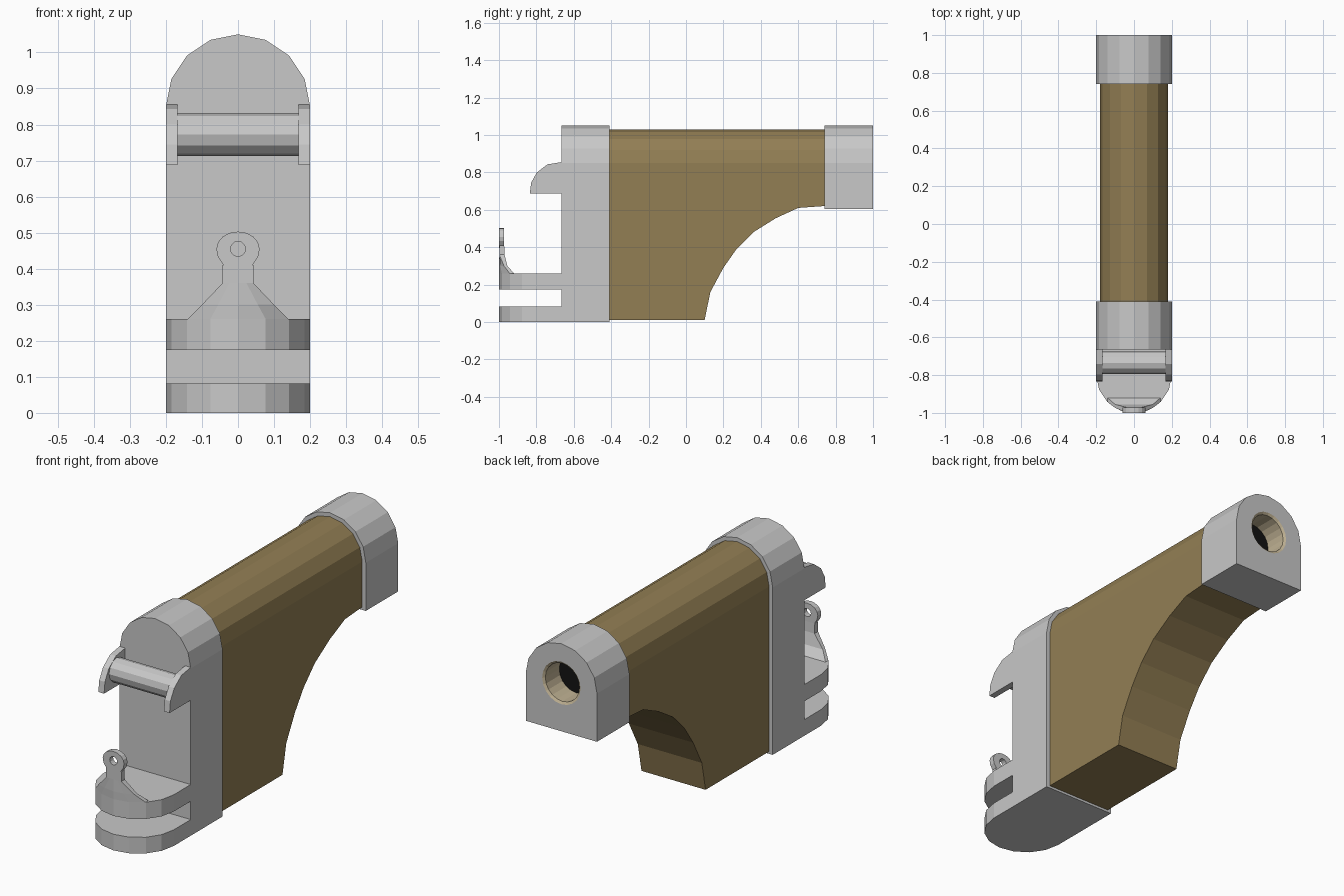
import bpy, bmesh, math

if "Cube" in bpy.data.objects:
    bpy.data.objects.remove(bpy.data.objects["Cube"])


def material(name, rgb):
    m = bpy.data.materials.new(name)
    m.diffuse_color = (*rgb, 1)
    m.use_nodes = True
    m.node_tree.nodes["Principled BSDF"].inputs["Base Color"].default_value = m.diffuse_color
    return m


GREY = material("grey metal", (0.58, 0.58, 0.58))
WOOD = material("brown wood", (0.29, 0.21, 0.088))
CREAM = material("cream lining", (0.52, 0.44, 0.29))
BLACK = material("black bore", (0.006, 0.006, 0.006))


def finish(name, bm, mat):
    bmesh.ops.recalc_face_normals(bm, faces=bm.faces[:])
    me = bpy.data.meshes.new(name)
    bm.to_mesh(me)
    bm.free()
    me.materials.append(mat)
    ob = bpy.data.objects.new(name, me)
    bpy.context.collection.objects.link(ob)
    return ob


def skin(bm, rings, closed=False):
    """Quads between successive rings of points; returns the vertex rings."""
    vr = [[bm.verts.new(p) for p in r] for r in rings]
    pairs = list(zip(vr, vr[1:])) + ([(vr[-1], vr[0])] if closed else [])
    for a, b in pairs:
        n = len(a)
        for i in range(n):
            bm.faces.new((a[i], a[(i + 1) % n], b[(i + 1) % n], b[i]))
    return vr


def loft(name, rings, mat):
    bm = bmesh.new()
    vr = skin(bm, rings)
    bm.faces.new(vr[0])
    bm.faces.new(vr[-1])
    return finish(name, bm, mat)


def place(u, v, t, axis):
    return {'x': (t, u, v), 'y': (u, t, v), 'z': (u, v, t)}[axis]


def prism(name, outline, axis, t0, t1, mat, hole=None):
    """Extrude an outline along an axis, optionally with a hole through it."""
    def pair(pts):
        return [[place(u, v, t, axis) for u, v in pts] for t in (t0, t1)]
    if not hole:
        return loft(name, pair(outline), mat)
    bm = bmesh.new()
    outer = skin(bm, pair(outline))
    inner = skin(bm, pair(hole))
    for k in (0, 1):
        edges = [bm.edges.get((r[i - 1], r[i])) for r in (outer[k], inner[k]) for i in range(len(r))]
        bmesh.ops.triangle_fill(bm, edges=edges, use_beauty=True)
    return finish(name, bm, mat)


def circle(cu, cv, r, n):
    return [(cu + r * math.cos(2 * math.pi * i / n), cv + r * math.sin(2 * math.pi * i / n)) for i in range(n)]


def arch(r, bottom, centre=0.85, n=8):
    """Upright outline with a half-round top."""
    top = [(r * math.cos(math.pi * i / n), centre + r * math.sin(math.pi * i / n)) for i in range(n + 1)]
    return top + [(-r, bottom), (r, bottom)]


# Wooden body: arched section whose underside sweeps up towards the back
under = [(-0.41, 0.012), (0.10, 0.012), (0.13, 0.16), (0.20, 0.29), (0.27, 0.39),
         (0.36, 0.48), (0.48, 0.555), (0.60, 0.61), (0.74, 0.62)]
loft("wooden_body", [[(x, y, z) for x, z in arch(0.18, b)] for y, b in under], WOOD)

# Metal end blocks
prism("front_block", arch(0.2, 0), 'y', -0.665, -0.41, GREY)
prism("rear_block", arch(0.2, 0.605), 'y', 0.74, 1.0, GREY, circle(0, 0.85, 0.108, 20))

# Bore lining and dark end in the rear block
bm = bmesh.new()
skin(bm, [[(x, y, z) for x, z in circle(0, 0.85, r, 20)]
          for r, y in ((0.108, 1.0), (0.096, 0.992), (0.096, 0.88), (0.1075, 0.88))], closed=True)
finish("bore_lining", bm, CREAM)
prism("bore_end", circle(0, 0.85, 0.107, 20), 'y', 0.872, 0.88, BLACK)

# Two round-nosed shelves at the foot
nose = [(0.2 * math.cos(math.pi * i / 8), -0.8 - 0.2 * math.sin(math.pi * i / 8)) for i in range(9)]
nose += [(-0.2, -0.665), (0.2, -0.665)]
for name, z0, z1 in (("lower_shelf", 0, 0.082), ("upper_shelf", 0.175, 0.26)):
    prism(name, nose, 'z', z0, z1, GREY)

# Flared neck rising from the upper shelf
rings = []
for z, w, back in ((0.26, 0.14, -0.92), (0.30, 0.10, -0.955), (0.36, 0.043, -0.97), (0.41, 0.043, -0.972)):
    xs = [w * k for k in (-1, -0.55, 0, 0.55, 1)]
    front = [(x, -0.8 - math.sqrt(0.04 - x * x) if z < 0.35 else -0.998, z) for x in xs]
    rings.append(front + [(x, back, z) for x in reversed(xs)])
loft("lug_neck", rings, GREY)

# Pierced lug head
head = [(0.06 * c, 0.455 + (0.048 if s > 0 else 0.06) * s) for c, s in circle(0, 0, 1, 16)]
prism("lug_head", head, 'y', -1.0, -0.972, GREY, circle(0, 0.455, 0.021, 12))

# Side brackets with a roller between them
cheek = [(-0.665, 0.688), (-0.835, 0.688), (-0.828, 0.745), (-0.797, 0.80), (-0.74, 0.843), (-0.665, 0.855)]
for name, s in (("left_bracket", -1), ("right_bracket", 1)):
    prism(name, cheek, 'x', s * 0.168, s * 0.2, GREY)
prism("roller", circle(-0.735, 0.772, 0.06, 12), 'x', -0.168, 0.168, GREY)
